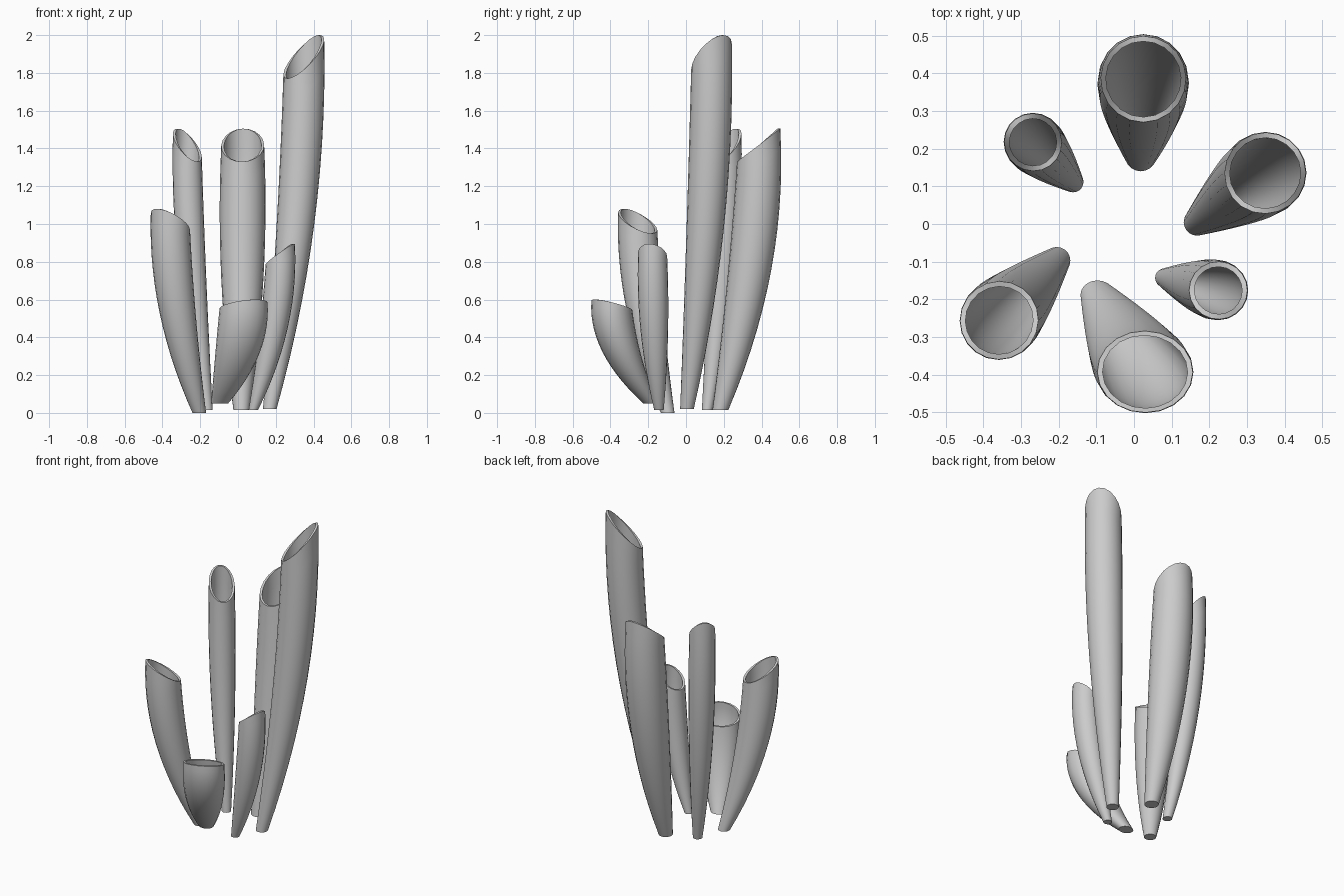
import bpy, bmesh
from math import cos, sin, pi, atan2

if "Cube" in bpy.data.objects:
    bpy.data.objects.remove(bpy.data.objects["Cube"])

SIDES, RINGS = 20, 14


def lagrange(u, a, m, b):
    # quadratic through a (u=0), m (u=.5), b (u=1)
    return a * (2*u - 1) * (u - 1) + m * 4*u * (1 - u) + b * u * (2*u - 1)


def tube(name, base, top, z0, zlo, zhi, radii, wall=0.014, squash=1.0):
    """Tapered tube that leans outward, straightens upward and ends in a slanted open mouth."""
    dx, dy = top[0] - base[0], top[1] - base[1]
    lean = atan2(dy, dx)
    bm = bmesh.new()

    def ring(t, inset):
        vs = []
        for i in range(SIDES):
            a = 2 * pi * i / SIDES
            rim = (zhi + zlo) / 2 + (zhi - zlo) / 2 * cos(a - lean)
            z = z0 + t * (rim - z0)
            u = (z - z0) / (zhi - z0)
            f = 1 - (1 - u) ** 2
            r = lagrange(u, *radii) - inset
            vs.append(bm.verts.new((base[0] + dx * f + r * cos(a),
                                    base[1] + dy * f + r * sin(a) * squash, z)))
        return vs

    # outer wall up, over the rim, inner wall down
    rings = [ring(i / RINGS, 0) for i in range(RINGS + 1)]
    rings += [ring(1 - 0.96 * i / RINGS, wall) for i in range(RINGS + 1)]
    for lo, hi in zip(rings, rings[1:]):
        for i in range(SIDES):
            j = (i + 1) % SIDES
            bm.faces.new((lo[i], lo[j], hi[j], hi[i]))
    # foot and inner floor
    bm.faces.new(rings[0][::-1])
    bm.faces.new(rings[-1])
    bmesh.ops.recalc_face_normals(bm, faces=bm.faces)
    me = bpy.data.meshes.new(name)
    bm.to_mesh(me)
    bm.free()
    ob = bpy.data.objects.new(name, me)
    bpy.context.collection.objects.link(ob)
    bpy.ops.object.select_all(action='DESELECT')
    ob.select_set(True)
    bpy.context.view_layer.objects.active = ob
    bpy.ops.object.shade_smooth_by_angle()


# six tubes around the centre: foot xy, mouth xy, foot z, rim low, rim high, radii foot/mid/mouth
tube("tall_right_tube", (0.168, 0.005), (0.351, 0.137), 0.02, 1.77, 2.00, (0.036, 0.100, 0.105))
tube("back_tube", (0.018, 0.182), (0.025, 0.390), 0.015, 1.33, 1.505, (0.042, 0.114, 0.109))
tube("back_left_tube", (-0.162, 0.112), (-0.270, 0.219), 0.015, 1.33, 1.505, (0.028, 0.073, 0.074))
tube("front_left_tube", (-0.205, -0.097), (-0.360, -0.258), 0.0, 0.95, 1.08, (0.036, 0.096, 0.101))
tube("short_front_tube", (-0.097, -0.188), (0.031, -0.395), 0.05, 0.54, 0.60, (0.045, 0.118, 0.124),
     squash=0.85)
tube("small_right_tube", (0.081, -0.143), (0.227, -0.177), 0.015, 0.785, 0.895, (0.025, 0.074, 0.074))
